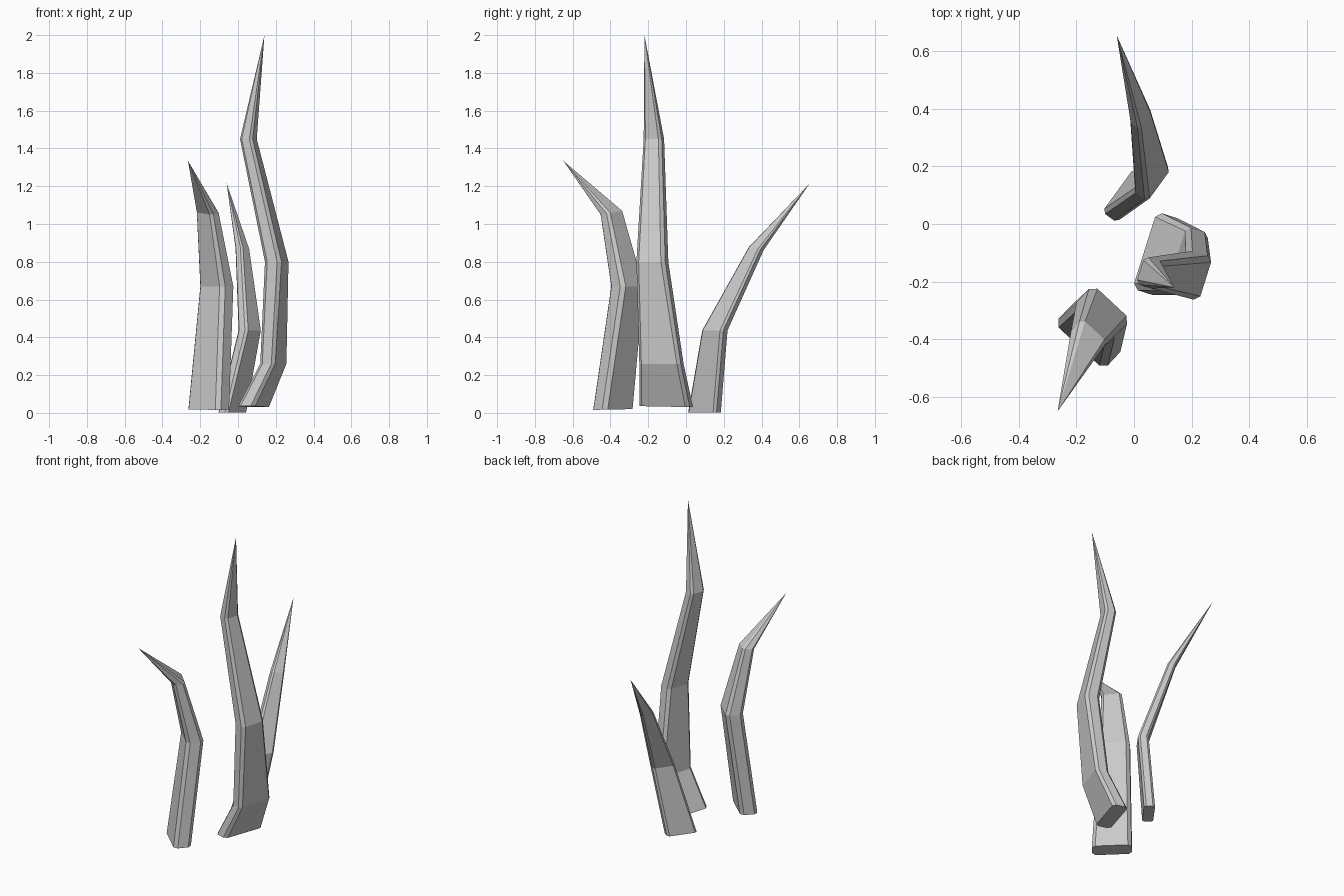
import bpy, bmesh, math

if "Cube" in bpy.data.objects:
    bpy.data.objects.remove(bpy.data.objects["Cube"])

CHAMFER = 0.2  # corner cut as a share of the blade thickness


def ring_points(x, y, z, length, thick, tilt, angle):
    """Chamfered rectangle, long axis turned clockwise from +y by angle."""
    a, b, c = length / 2, thick / 2, thick * CHAMFER
    outline = [(a, b - c), (a - c, b), (c - a, b), (-a, b - c),
               (-a, c - b), (c - a, -b), (a - c, -b), (a, c - b)]
    s, k = math.sin(angle), math.cos(angle)
    pts = []
    for u, v in outline:
        dx, dy = u * s + v * k, u * k - v * s
        pts.append((x + dx, y + dy, z + tilt * dy))
    return pts


def blade(name, degrees, rings, tip):
    """Loft chamfered rings into a bent blade that ends in a point."""
    bm = bmesh.new()
    loops = [[bm.verts.new(p) for p in ring_points(*r, math.radians(degrees))]
             for r in rings]
    n = len(loops[0])
    bm.faces.new(loops[0])
    for low, high in zip(loops, loops[1:]):
        for i in range(n):
            j = (i + 1) % n
            bm.faces.new((low[i], low[j], high[j], high[i]))
    point = bm.verts.new(tip)
    for i in range(n):
        bm.faces.new((loops[-1][i], loops[-1][(i + 1) % n], point))
    bmesh.ops.recalc_face_normals(bm, faces=bm.faces)
    mesh = bpy.data.meshes.new(name)
    bm.to_mesh(mesh)
    bm.free()
    bpy.context.collection.objects.link(bpy.data.objects.new(name, mesh))


# Rings: x, y, z, length, thickness, tilt along y
# Tall middle blade
blade("tall_blade", 17.5, [
    (0.082, -0.105, 0.033, 0.280, 0.095, -0.02),
    (0.187, -0.130, 0.260, 0.230, 0.083, 0.0),
    (0.205, -0.178, 0.800, 0.160, 0.092, 0.0),
    (0.055, -0.170, 1.450, 0.100, 0.070, 0.0),
], (0.14, -0.22, 2.0))

# Front left blade
blade("front_blade", 133, [
    (-0.155, -0.387, 0.018, 0.235, 0.105, 0.02),
    (-0.112, -0.310, 0.670, 0.180, 0.105, 0.0),
    (-0.160, -0.395, 1.060, 0.120, 0.070, 0.17),
], (-0.265, -0.65, 1.335))

# Rear blade
blade("rear_blade", 36, [
    (-0.030, 0.098, 0.003, 0.185, 0.065, 0.0),
    (0.062, 0.153, 0.437, 0.138, 0.063, 0.0),
    (0.023, 0.372, 0.870, 0.076, 0.048, -0.2),
], (-0.06, 0.655, 1.215))
